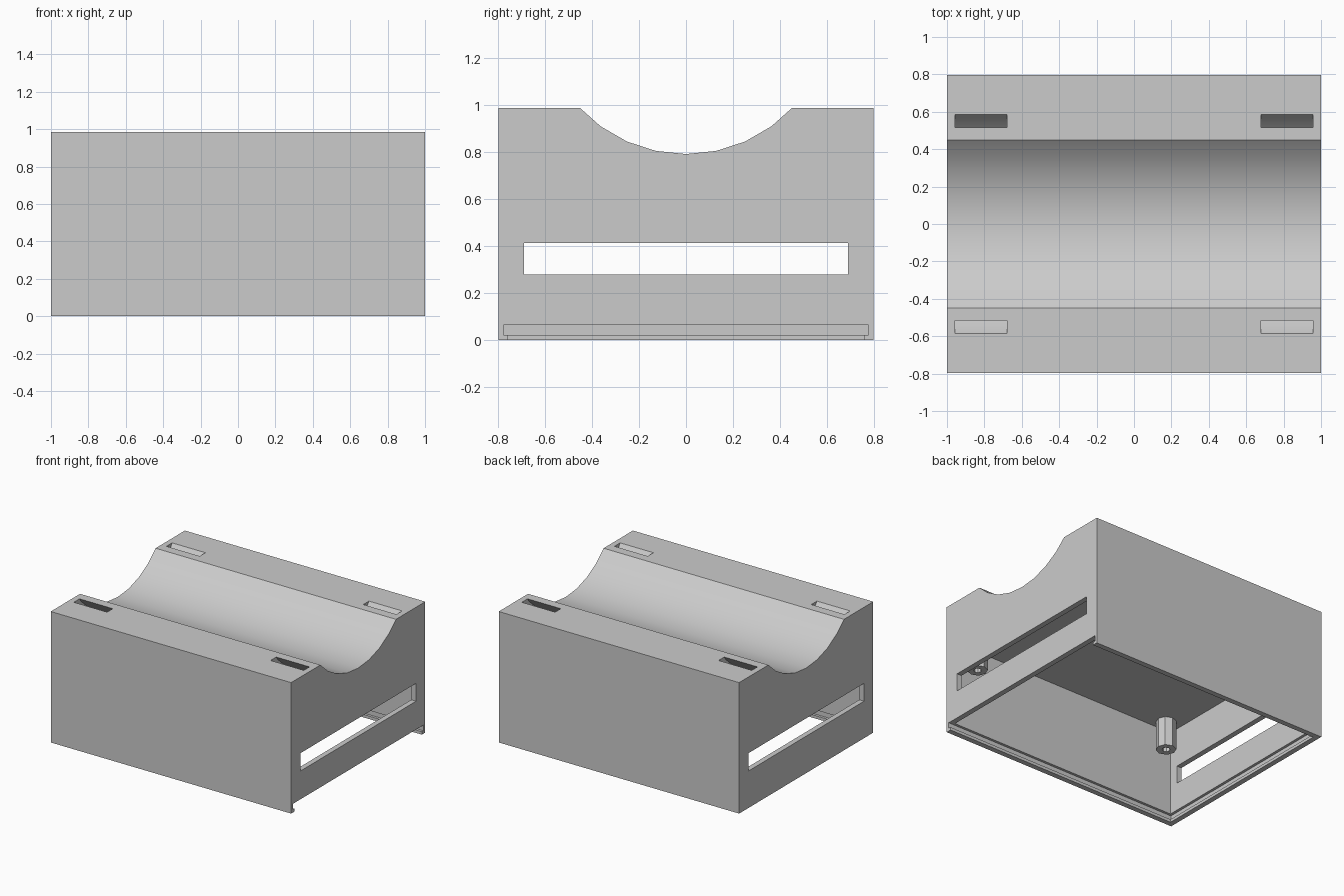
import bpy, bmesh
from math import sin, cos, radians

if "Cube" in bpy.data.objects:
    bpy.data.objects.remove(bpy.data.objects["Cube"], do_unlink=True)

grey = bpy.data.materials.new("light_grey")
grey.use_nodes = True
grey.diffuse_color = (0.6, 0.6, 0.6, 1)
grey.node_tree.nodes["Principled BSDF"].inputs["Base Color"].default_value = (0.6, 0.6, 0.6, 1)

TOP, WALL, CEILING = 0.985, 0.04, 0.705
CRADLE_Z, CRADLE_R = 1.407, 0.617


def finish(name, bm):
    bmesh.ops.recalc_face_normals(bm, faces=bm.faces)
    mesh = bpy.data.meshes.new(name)
    bm.to_mesh(mesh)
    bm.free()
    mesh.materials.append(grey)
    obj = bpy.data.objects.new(name, mesh)
    bpy.context.collection.objects.link(obj)
    return obj


def prism(name, profile, x0, x1):
    """Extrude a (y, z) outline along x."""
    bm = bmesh.new()
    face = bm.faces.new([bm.verts.new((x0, y, z)) for y, z in profile])
    new = bmesh.ops.extrude_face_region(bm, geom=[face])["geom"]
    verts = [v for v in new if isinstance(v, bmesh.types.BMVert)]
    bmesh.ops.translate(bm, verts=verts, vec=(x1 - x0, 0, 0))
    return finish(name, bm)


def block(name, x0, x1, half_y, z0, z1):
    outline = [(-half_y, z0), (half_y, z0), (half_y, z1), (-half_y, z1)]
    return prism(name, outline, x0, x1)


def cylinder(name, x, y, z0, z1, radius, sides):
    bm = bmesh.new()
    bmesh.ops.create_cone(bm, cap_ends=True, segments=sides, radius1=radius,
                          radius2=radius, depth=z1 - z0)
    bmesh.ops.translate(bm, verts=bm.verts, vec=(x, y, (z0 + z1) / 2))
    return finish(name, bm)


def cut(obj, cutter):
    """Subtract the cutter, then discard it."""
    cutter.hide_render = True
    mod = obj.modifiers.new("cut", 'BOOLEAN')
    mod.operation, mod.solver, mod.object = 'DIFFERENCE', 'EXACT', cutter
    bpy.ops.object.select_all(action='DESELECT')
    bpy.context.view_layer.objects.active = obj
    obj.select_set(True)
    bpy.ops.object.modifier_apply(modifier=mod.name)
    bpy.data.objects.remove(cutter, do_unlink=True)


def arc(radius, limit):
    return [(radius * sin(radians(a)), CRADLE_Z - radius * cos(radians(a)))
            for a in range(-limit, limit + 1, 12)]


# Housing with the round cradle along its top
outline = [(-0.797, 0), (-0.797, TOP), (-0.449, TOP)] + arc(CRADLE_R, 36)
outline += [(0.449, TOP), (0.797, TOP), (0.797, 0)]
housing = prism("housing", outline, -1, 1)

# Hollow interior, open below
cut(housing, block("cavity", WALL - 1, 1 - WALL, 0.757, -0.1, CEILING))

# Sliding-lid groove and its open mouth at the right end
cut(housing, block("lid_groove", -0.98, 1.1, 0.776, 0.022, 0.065))
cut(housing, block("lid_mouth", 0.9, 1.1, 0.757, -0.1, 0.03))

# Long window through both end walls
cut(housing, block("end_window", -1.1, 1.1, 0.688, 0.278, 0.412))

# Curved strap tunnels passing under the cradle
for side in (-1, 1):
    ring = arc(0.725, 60) + arc(0.67, 60)[::-1]
    cut(housing, prism("strap_tunnel", ring, side * 0.68, side * 0.957))

bpy.ops.object.shade_smooth_by_angle(angle=radians(25))

# Screw posts hanging from the ceiling in the corners
for x, x_name in ((-0.84, "right"), (0.84, "left")):
    for y, y_name in ((-0.66, "front"), (0.66, "back")):
        post = cylinder(f"screw_post_{y_name}_{x_name}", x, y, 0.485, CEILING + 0.01, 0.07, 8)
        cut(post, cylinder("screw_hole", x, y, 0.4, 0.68, 0.028, 8))
